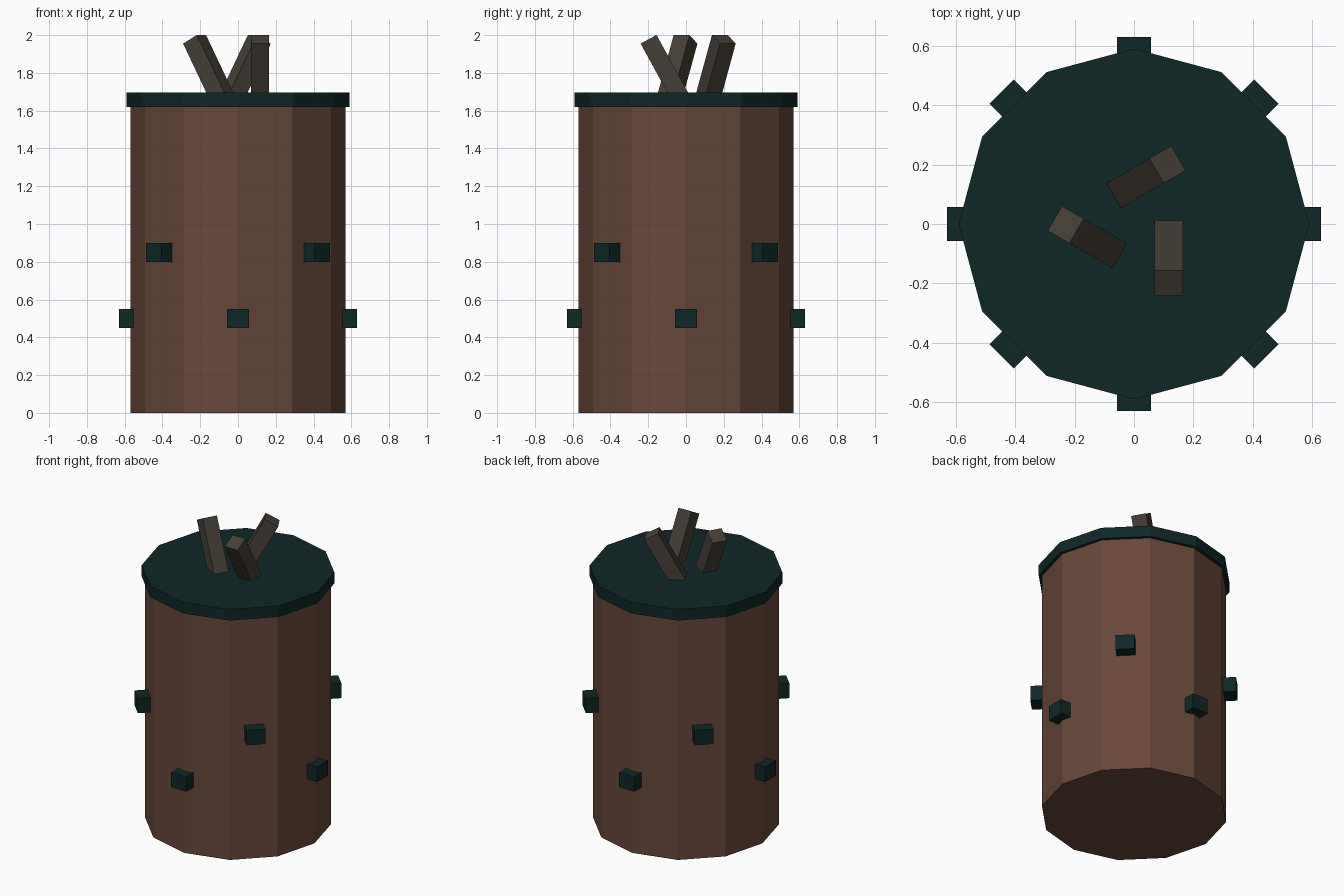
import bpy
import math
from mathutils import Matrix, Vector

if "Cube" in bpy.data.objects:
    bpy.data.objects.remove(bpy.data.objects["Cube"])


def material(name, rgb):
    """Flat colour from sRGB 0-255 values."""
    def lin(c):
        c /= 255
        return c / 12.92 if c <= 0.04045 else ((c + 0.055) / 1.055) ** 2.4
    m = bpy.data.materials.new(name)
    m.diffuse_color = (*[lin(c) for c in rgb], 1)
    m.use_nodes = True
    m.node_tree.nodes["Principled BSDF"].inputs["Base Color"].default_value = m.diffuse_color
    return m


BROWN = material("brown_wood", (104, 71, 58))
TEAL = material("dark_teal", (15, 39, 38))
GREY = material("grey_stick", (70, 63, 55))


def cylinder(name, radius, z0, z1, mat):
    """Twelve-sided cylinder with a corner on the x axis."""
    bpy.ops.mesh.primitive_cylinder_add(
        vertices=12, radius=radius, depth=z1 - z0, location=(0, 0, (z0 + z1) / 2))
    ob = bpy.context.object
    ob.name = name
    ob.data.materials.append(mat)


def box(name, size, matrix, mat):
    bpy.ops.mesh.primitive_cube_add(size=1)
    ob = bpy.context.object
    ob.name = name
    ob.data.transform(Matrix.Diagonal((*size, 1)))
    ob.matrix_world = matrix
    ob.data.materials.append(mat)


# Barrel body and lid
cylinder("body", 0.57, 0, 1.64, BROWN)
cylinder("lid", 0.59, 1.62, 1.695, TEAL)

# Studs around the body, alternating between two heights
for i in range(8):
    turn = Matrix.Rotation(math.radians(45 * i), 4, 'Z')
    z = 0.85 if i % 2 else 0.50
    box(f"stud_{i + 1}", (0.12, 0.116, 0.10),
        turn @ Matrix.Translation((0.57, 0, z)), TEAL)

# Three leaning sticks, in a pinwheel on the lid
LEAN, LENGTH, WIDTH = 0.5, 0.6, 0.096
TOP = Vector((0.117, -0.198, 1.978))
for i in range(3):
    turn = Matrix.Rotation(math.radians(120 * i), 4, 'Z')
    stick = (Matrix.Translation(TOP) @ Matrix.Rotation(LEAN, 4, 'X')
             @ Matrix.Translation((0, 0, -LENGTH / 2)))
    box(f"stick_{i + 1}", (WIDTH, WIDTH, LENGTH), turn @ stick, GREY)
